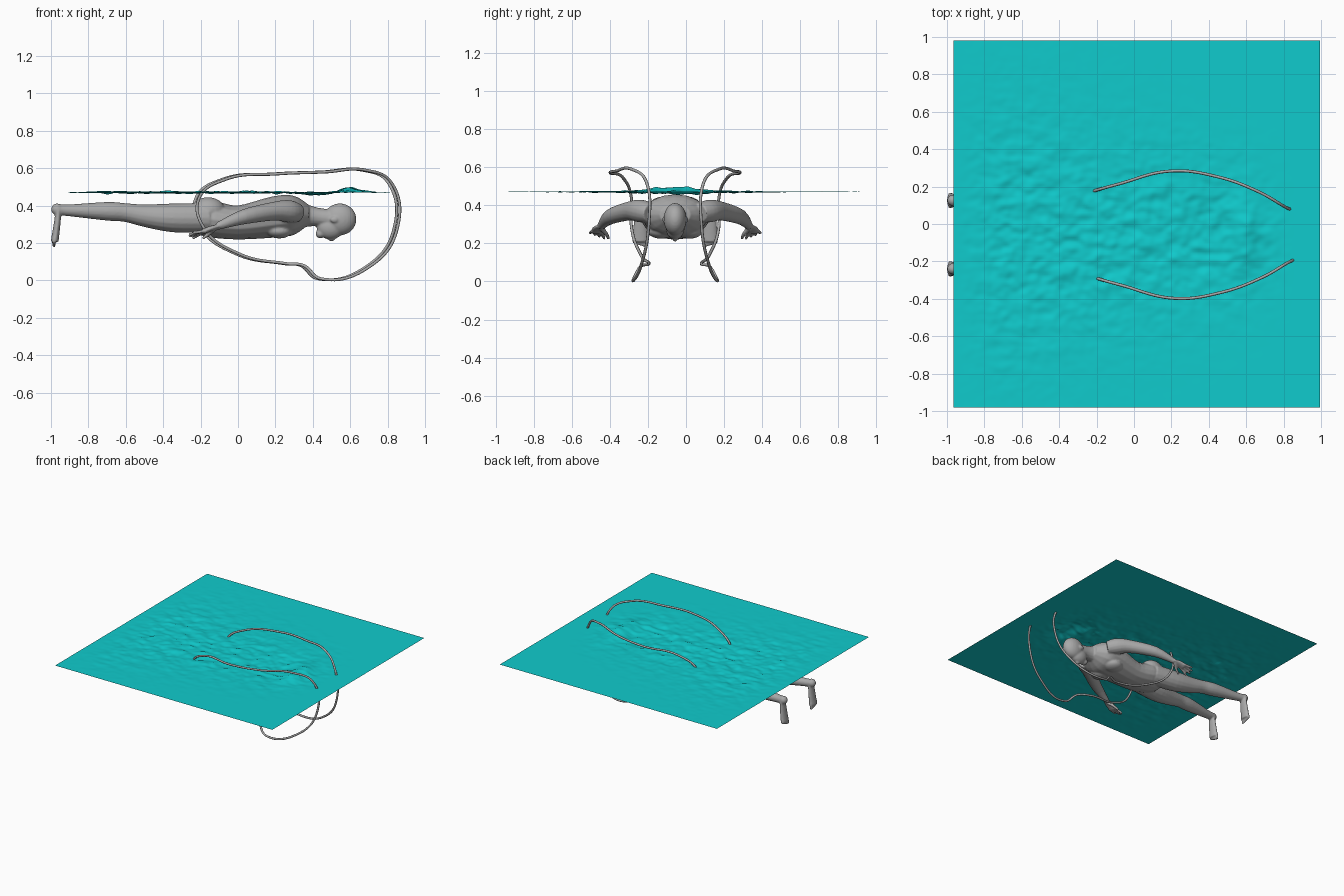
import bpy, bmesh, math
from mathutils import Vector, noise

default_cube = bpy.data.objects.get("Cube")
if default_cube:
    bpy.data.objects.remove(default_cube)

MIDDLE = -0.057  # centre line of the swimmer


def make_material(name, colour):
    material = bpy.data.materials.new(name)
    material.use_nodes = True
    material.diffuse_color = colour
    shader = material.node_tree.nodes["Principled BSDF"]
    shader.inputs["Base Color"].default_value = colour
    return material


def add_object(name, data, material):
    item = bpy.data.objects.new(name, data)
    bpy.context.collection.objects.link(item)
    data.materials.append(material)
    return item


def mesh_from(bm, name):
    mesh = bpy.data.meshes.new(name)
    bm.to_mesh(mesh)
    bm.free()
    return mesh


def smooth_path(stations, steps=4):
    """Rounded path through stations, each a position and a radius."""
    points = [Vector(station) for station in stations]
    points = [points[0]] + points + [points[-1]]
    path = []
    for before, start, end, after in zip(points, points[1:], points[2:], points[3:]):
        leave, arrive = (end - before) / 2, (after - start) / 2
        for step in range(steps):
            t = step / steps
            ease = t * t * (3 - 2 * t)
            path.append(start.lerp(end, ease) + leave * (t * (1 - t) ** 2)
                        - arrive * (t * t * (1 - t)))
    return path + [points[-1]]


def loft(bm, stations, side=1, flat=1, sides=16):
    """Closed elliptical tube; flat is its depth divided by its width."""
    path = smooth_path(stations)
    rings = []
    for i, point in enumerate(path):
        ahead, behind = path[min(i + 1, len(path) - 1)], path[max(i - 1, 0)]
        along = (ahead - behind).to_3d().normalized()
        across = (Vector((0, 1, 0)) - along * along.y).normalized()
        deep = along.cross(across) * flat
        ring = []
        for k in range(sides):
            angle = math.tau * k / sides
            offset = across * math.cos(angle) + deep * math.sin(angle)
            spot = point.to_3d() + offset * point.w
            ring.append(bm.verts.new((spot.x, MIDDLE + side * spot.y, spot.z)))
        rings.append(ring)
    for ring, following in zip(rings, rings[1:]):
        for k in range(sides):
            bm.faces.new((ring[k - 1], ring[k], following[k], following[k - 1]))
    bm.faces.new(rings[0][::-1])
    bm.faces.new(rings[-1])


def ball(bm, centre, size):
    made = bmesh.ops.create_uvsphere(bm, u_segments=24, v_segments=16, radius=1)
    middle = Vector(centre) + Vector((0, MIDDLE, 0))
    for vert in made["verts"]:
        vert.co = middle + vert.co * Vector(size)


def add_trunk(bm):
    # Torso, then neck
    loft(bm, [(0.38, 0, 0.35, 0.08), (0.3, 0, 0.35, 0.16), (0.2, 0, 0.34, 0.17),
              (0, 0, 0.31, 0.14), (-0.16, 0, 0.33, 0.15), (-0.27, 0, 0.33, 0.1)], flat=0.65)
    loft(bm, [(0.33, 0, 0.35, 0.07), (0.42, 0, 0.34, 0.05), (0.5, 0, 0.33, 0.05)])
    # Skull, face, chin and nose
    ball(bm, (0.545, 0, 0.327), (0.088, 0.06, 0.085))
    ball(bm, (0.495, 0, 0.285), (0.075, 0.05, 0.065))
    ball(bm, (0.44, 0, 0.25), (0.025, 0.03, 0.025))
    ball(bm, (0.5, 0, 0.223), (0.02, 0.012, 0.014))


def add_leg(bm, side):
    # Thigh and calf spread steadily away from the centre line
    profile = [(-0.16, 0.335, 0.08), (-0.35, 0.335, 0.077), (-0.5, 0.347, 0.06),
               (-0.6, 0.363, 0.05), (-0.7, 0.37, 0.05), (-0.9, 0.375, 0.032),
               (-0.97, 0.38, 0.03)]
    loft(bm, [(x, 0.055 - 0.13 * x, z, radius) for x, z, radius in profile], side)
    # Heel, sole and toes
    ankle = 0.183
    ball(bm, (-0.967, side * ankle, 0.38), (0.032, 0.03, 0.032))
    loft(bm, [(-0.96, ankle, 0.38, 0.03), (-0.965, ankle, 0.32, 0.035),
              (-0.98, ankle, 0.21, 0.042)], side, flat=0.5)
    for toe in range(-2, 3):
        y = ankle + toe * 0.016
        loft(bm, [(-0.98, y, 0.23, 0.01), (-0.986, y, 0.19 + toe * 0.005, 0.009)], side)


def add_arm(bm, side):
    loft(bm, [(0.32, 0.13, 0.36, 0.05), (0.27, 0.18, 0.37, 0.06), (0.19, 0.24, 0.37, 0.05),
              (0.03, 0.34, 0.34, 0.04), (-0.11, 0.39, 0.29, 0.02)], side)
    # Palm, four spread fingers and thumb
    loft(bm, [(-0.1, 0.39, 0.29, 0.02), (-0.14, 0.4, 0.28, 0.034),
              (-0.19, 0.41, 0.26, 0.036)], side, flat=0.4)
    for finger in range(4):
        spread = finger - 1.5
        reach = -0.265 + 0.009 * spread * spread
        loft(bm, [(-0.17, 0.41 + spread * 0.017, 0.265, 0.01),
                  (reach, 0.41 + spread * 0.025, 0.24 + spread * 0.01, 0.008)], side)
    loft(bm, [(-0.12, 0.39, 0.28, 0.013), (-0.155, 0.362, 0.25, 0.011),
              (-0.19, 0.35, 0.225, 0.008)], side)


def water_height(x, y):
    """Still water with a fading wake, and a crest and dip by the head."""
    off = y - MIDDLE
    spread = 0.45 - 0.22 * x
    ends = max(0, min(1, (0.85 - x) * 4, (x + 0.95) * 4))
    wake = math.exp(-(off / spread) ** 2) * ends
    ripple = noise.noise((x * 9, y * 14, 3)) + 0.6 * noise.noise((x * 22, y * 28, 7))
    crest = 0.026 * math.exp(-((x - 0.59) / 0.07) ** 2 - (off / 0.16) ** 2)
    dip = 0.013 * math.exp(-((x - 0.4) / 0.1) ** 2 - (off / 0.18) ** 2)
    return 0.471 + wake * 0.012 * ripple + crest - dip


grey = make_material("grey", (0.4, 0.4, 0.4, 1))
teal = make_material("water teal", (0.005, 0.6, 0.61, 1))

# Swimmer: overlapping volumes fused into one skin
bm = bmesh.new()
add_trunk(bm)
for side in (1, -1):
    # Ear, chest and buttock
    ball(bm, (0.515, side * 0.058, 0.325), (0.022, 0.01, 0.016))
    ball(bm, (0.22, side * 0.075, 0.265), (0.07, 0.07, 0.04))
    ball(bm, (-0.16, side * 0.07, 0.375), (0.09, 0.075, 0.07))
    add_leg(bm, side)
    add_arm(bm, side)
bmesh.ops.recalc_face_normals(bm, faces=bm.faces)
body = add_object("swimmer_body", mesh_from(bm, "swimmer_body"), grey)
fuse = body.modifiers.new("fuse", "REMESH")
fuse.mode = "VOXEL"
fuse.voxel_size = 0.006
fuse.use_smooth_shade = True
soften = body.modifiers.new("soften", "SMOOTH")
soften.factor = 0.5
soften.iterations = 4

# Water surface
bm = bmesh.new()
bmesh.ops.create_grid(bm, x_segments=160, y_segments=160, size=0.98)
for vert in bm.verts:
    vert.co.x += 0.015
    vert.co.z = water_height(vert.co.x, vert.co.y)
for face in bm.faces:
    face.smooth = True
add_object("water_surface", mesh_from(bm, "water_surface"), teal)

# Looping stroke paths, one for each hand
STROKE = [(0.2, 0.34, 0.57), (0.45, 0.31, 0.58), (0.67, 0.23, 0.59), (0.81, 0.15, 0.52),
          (0.84, 0.14, 0.28), (0.7, 0.18, 0.08), (0.43, 0.22, 0.01), (0.34, 0.18, 0.08),
          (0.25, 0.14, 0.09), (0, 0.18, 0.14), (-0.2, 0.23, 0.29), (-0.22, 0.23, 0.44),
          (-0.08, 0.27, 0.54)]
for name, side, shift in (("left_stroke_path", 1, -0.005), ("right_stroke_path", -1, 0.012)):
    curve = bpy.data.curves.new(name, "CURVE")
    curve.dimensions = "3D"
    curve.bevel_depth = 0.008
    curve.bevel_resolution = 2
    line = curve.splines.new("BEZIER")
    line.bezier_points.add(len(STROKE) - 1)
    line.use_cyclic_u = True
    for point, (x, y, z) in zip(line.bezier_points, STROKE):
        point.co = (x + shift, MIDDLE + side * y, z)
        point.handle_left_type = point.handle_right_type = "AUTO"
    add_object(name, curve, grey)
